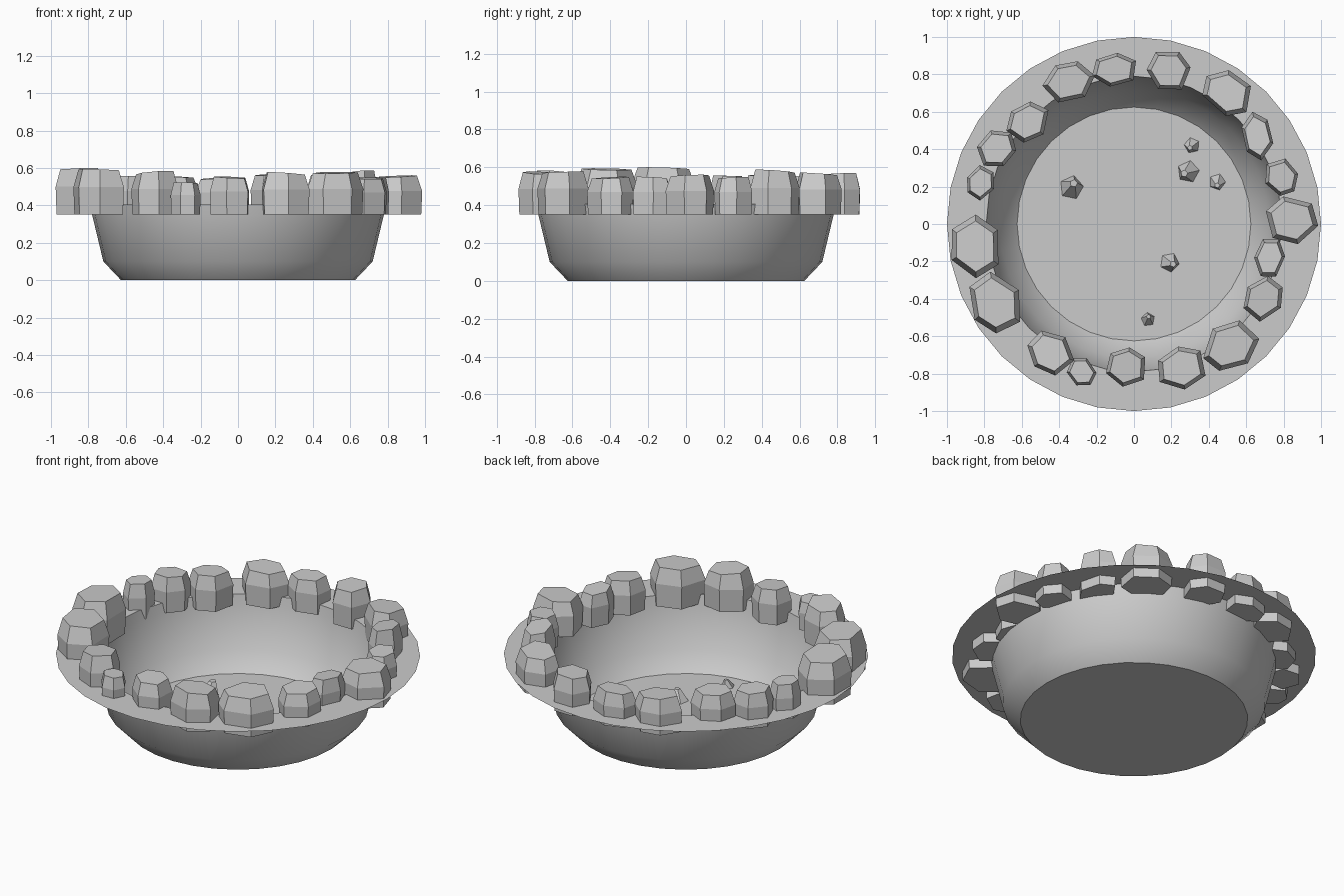
import bpy, bmesh, math, random
from mathutils import Vector

if "Cube" in bpy.data.objects:
    bpy.data.objects.remove(bpy.data.objects["Cube"])
random.seed(4)


def finish(name, bm, smooth=False):
    bmesh.ops.recalc_face_normals(bm, faces=bm.faces)
    me = bpy.data.meshes.new(name)
    bm.to_mesh(me)
    bm.free()
    ob = bpy.data.objects.new(name, me)
    bpy.context.collection.objects.link(ob)
    if smooth:
        bpy.ops.object.select_all(action='DESELECT')
        ob.select_set(True)
        bpy.context.view_layer.objects.active = ob
        bpy.ops.object.shade_smooth_by_angle(angle=math.radians(42))
    return ob


def bridge(bm, a, b):
    n = len(a)
    for i in range(n):
        bm.faces.new((a[i], a[(i + 1) % n], b[(i + 1) % n], b[i]))


# Basin: thin sheet with flat floor, curved wall and flat rim
SEG = 32
bm = bmesh.new()
rings = []
for r, z in [(0.625, 0), (0.72, 0.10), (0.78, 0.35), (0.79, 0.405), (1.0, 0.405)]:
    rings.append([bm.verts.new((r * math.cos(math.tau * i / SEG),
                                r * math.sin(math.tau * i / SEG), z)) for i in range(SEG)])
bm.faces.new(rings[0])
for a, b in zip(rings, rings[1:]):
    bridge(bm, a, b)
finish("pond_basin", bm, smooth=True)


# Six-sided rim stone fitted to a width and depth, stretched along the rim
def stone(name, x, y, w, d, top):
    ang = math.atan2(y, x)
    rad, tan = Vector((math.cos(ang), math.sin(ang))), Vector((-math.sin(ang), math.cos(ang)))
    turn = random.uniform(-0.4, 0.4)
    pts = []
    for i in range(6):
        t = math.tau * i / 6 + turn + random.uniform(-0.12, 0.12)
        pts.append(rad * math.cos(t) + tan * 1.2 * math.sin(t))
    xs, ys = [p.x for p in pts], [p.y for p in pts]
    pts = [((p.x - min(xs)) / (max(xs) - min(xs)) * w - w / 2,
            (p.y - min(ys)) / (max(ys) - min(ys)) * d - d / 2) for p in pts]
    tx, ty = random.uniform(-0.06, 0.06), random.uniform(-0.06, 0.06)
    bm = bmesh.new()
    levels = []
    for s, z, tilt in [(0.96, 0.35, 0), (1.0, 0.35 + (top - 0.35) * 0.6, 0), (0.8, top - 0.005, 1)]:
        levels.append([bm.verts.new((x + px * s, y + py * s, z + tilt * (px * tx + py * ty)))
                       for px, py in pts])
    bm.faces.new(levels[0][::-1])
    bm.faces.new(levels[-1])
    bridge(bm, levels[0], levels[1])
    bridge(bm, levels[1], levels[2])
    finish(name, bm)


# Ring of stones: x, y, width, depth, top height
for i, s in enumerate([
        (0.185, 0.82, 0.235, 0.20, 0.57), (-0.107, 0.825, 0.235, 0.18, 0.55),
        (-0.35, 0.76, 0.28, 0.22, 0.56), (-0.57, 0.545, 0.225, 0.22, 0.56),
        (-0.735, 0.405, 0.21, 0.19, 0.56), (-0.82, 0.22, 0.145, 0.19, 0.56),
        (-0.85, -0.12, 0.25, 0.34, 0.60), (-0.745, -0.42, 0.27, 0.33, 0.595),
        (-0.445, -0.69, 0.25, 0.24, 0.58), (-0.28, -0.79, 0.16, 0.145, 0.525),
        (-0.045, -0.765, 0.21, 0.21, 0.555), (0.255, -0.77, 0.255, 0.23, 0.575),
        (0.52, -0.65, 0.30, 0.27, 0.58), (0.69, -0.40, 0.21, 0.245, 0.55),
        (0.725, -0.18, 0.165, 0.20, 0.55), (0.845, 0.02, 0.28, 0.255, 0.56),
        (0.79, 0.25, 0.175, 0.20, 0.55), (0.66, 0.47, 0.17, 0.26, 0.585),
        (0.495, 0.70, 0.26, 0.245, 0.57)]):
    stone(f"rim_stone_{i + 1}", *s)


# Small angular pebbles on the floor: x, y, size
for i, (x, y, s) in enumerate([(-0.335, 0.195, 0.13), (0.31, 0.42, 0.085), (0.29, 0.28, 0.12),
                               (0.445, 0.225, 0.09), (0.19, -0.205, 0.105), (0.075, -0.51, 0.075)]):
    bm = bmesh.new()
    ret = bmesh.ops.create_cone(bm, cap_ends=True, segments=5, radius1=s * 0.5,
                                radius2=s * 0.16, depth=s * 0.6)
    turn = random.uniform(0, math.tau)
    for v in bm.verts:
        lean = 0.2 * s if v.co.z > 0 else 0
        v.co = Vector((x + v.co.x * math.cos(turn) - v.co.y * math.sin(turn) + lean * math.cos(turn),
                       y + v.co.x * math.sin(turn) + v.co.y * math.cos(turn) + lean * math.sin(turn),
                       v.co.z + s * 0.3))
    finish(f"pebble_{i + 1}", bm)
